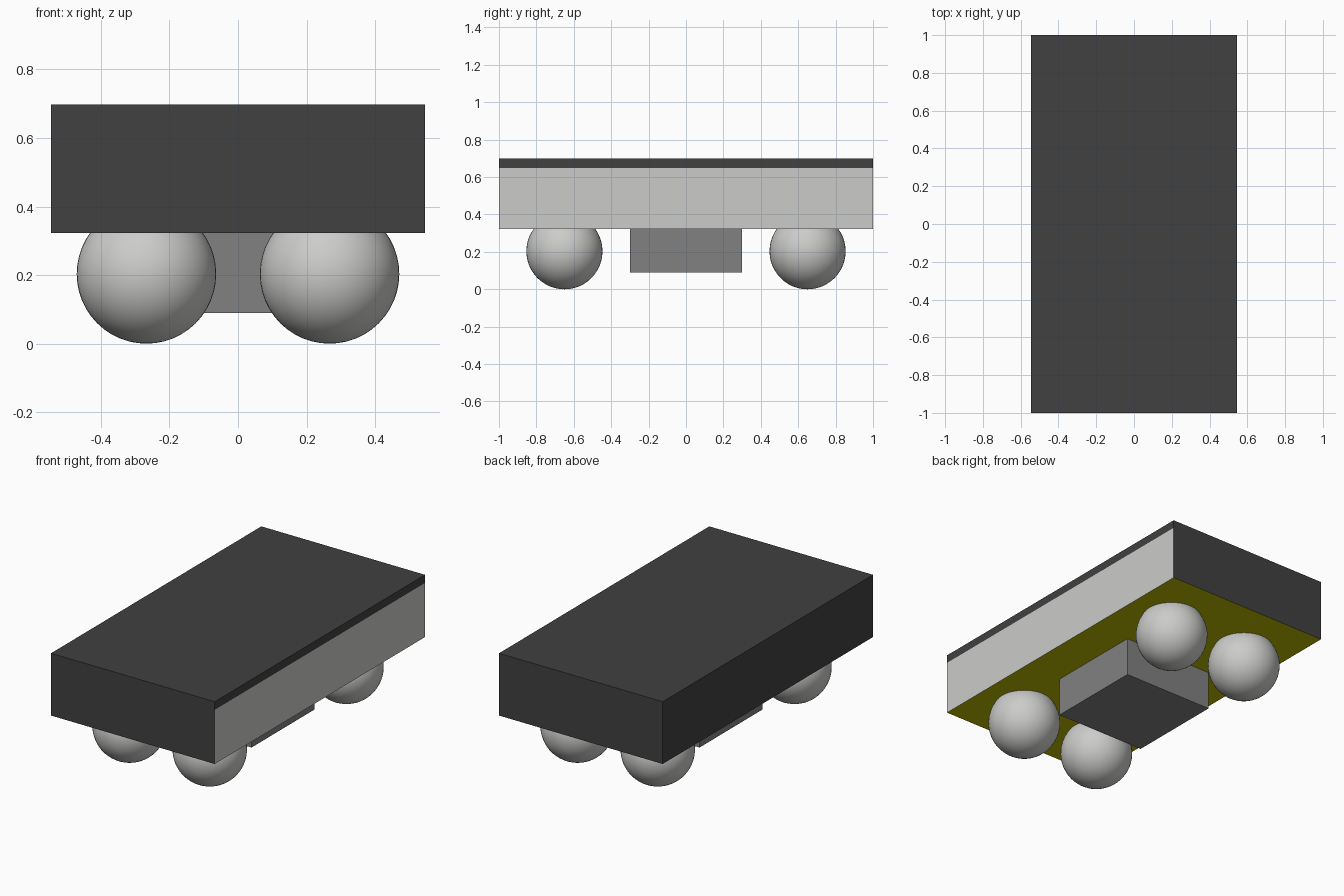
import bpy
import bmesh

old = bpy.data.objects.get("Cube")
if old:
    bpy.data.objects.remove(old, do_unlink=True)


def material(name, rgb):
    mat = bpy.data.materials.new(name)
    mat.use_nodes = True
    color = (*rgb, 1.0)
    mat.diffuse_color = color
    mat.node_tree.nodes["Principled BSDF"].inputs["Base Color"].default_value = color
    return mat


charcoal = material("charcoal", (0.052, 0.052, 0.052))
pale_grey = material("pale grey", (0.60, 0.60, 0.59))
mid_grey = material("mid grey", (0.22, 0.22, 0.22))
yellow = material("yellow", (0.50, 0.50, 0.0))


def box(name, half_x, half_y, z0, z1, mats):
    bm = bmesh.new()
    bmesh.ops.create_cube(bm, size=2)
    for v in bm.verts:
        v.co.x *= half_x
        v.co.y *= half_y
        v.co.z = z1 if v.co.z > 0 else z0
    mesh = bpy.data.meshes.new(name)
    bm.to_mesh(mesh)
    bm.free()
    for mat in mats:
        mesh.materials.append(mat)
    obj = bpy.data.objects.new(name, mesh)
    bpy.context.collection.objects.link(obj)
    return obj


# Body slab: pale panel on one side below a dark rim, yellow underside
RIM_Z = 0.649
body = box("body", 0.545, 1.0, 0.323, 0.698, [charcoal, pale_grey, yellow])
bm = bmesh.new()
bm.from_mesh(body.data)
bmesh.ops.bisect_plane(bm, geom=bm.verts[:] + bm.edges[:] + bm.faces[:],
                       plane_co=(0, 0, RIM_Z), plane_no=(0, 0, 1))
bm.normal_update()
for face in bm.faces:
    if face.normal.z < -0.5:
        face.material_index = 2
    elif face.normal.x > 0.5 and face.calc_center_median().z < RIM_Z:
        face.material_index = 1
bm.to_mesh(body.data)
bm.free()

# Block hanging below the body
box("under_block", 0.30, 0.30, 0.089, 0.323, [mid_grey])

# Four ball wheels
for end, y in (("front", -0.65), ("rear", 0.65)):
    for side, x in (("right", -0.267), ("left", 0.267)):
        bpy.ops.mesh.primitive_uv_sphere_add(segments=48, ring_count=24, radius=0.2035,
                                             location=(x, y, 0.2035))
        wheel = bpy.context.object
        wheel.name = f"{end}_{side}_wheel"
        wheel.data.materials.append(pale_grey)
        bpy.ops.object.shade_smooth()
